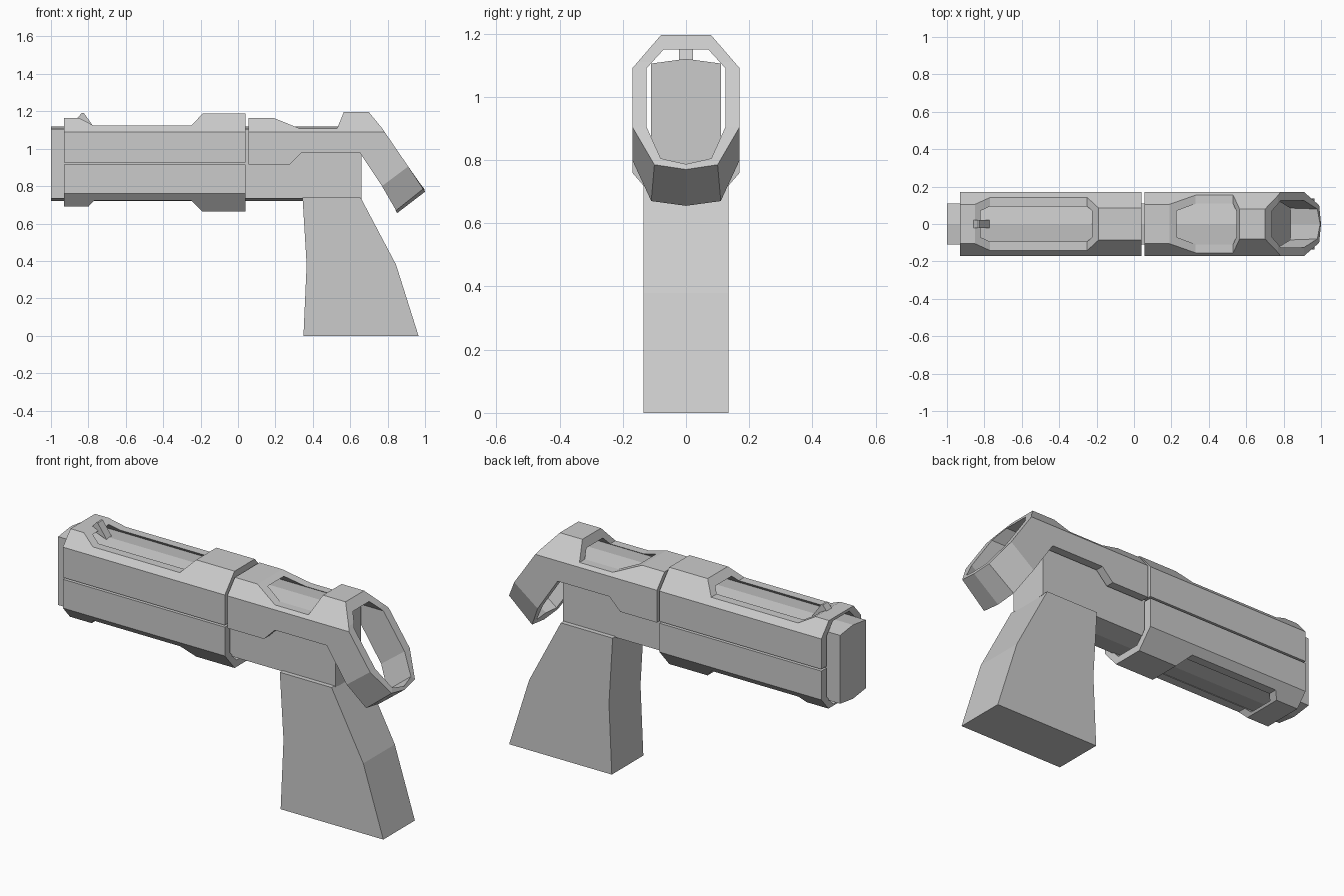
import bpy

if "Cube" in bpy.data.objects:
    bpy.data.objects.remove(bpy.data.objects["Cube"])


def mesh_object(name, verts, faces):
    me = bpy.data.meshes.new(name)
    me.from_pydata(verts, [], faces)
    ob = bpy.data.objects.new(name, me)
    bpy.context.collection.objects.link(ob)
    bpy.context.view_layer.objects.active = ob
    bpy.ops.object.mode_set(mode='EDIT')
    bpy.ops.mesh.select_all(action='SELECT')
    bpy.ops.mesh.normals_make_consistent(inside=False)
    bpy.ops.object.mode_set(mode='OBJECT')
    return ob


def prism(name, pts, a, b, axis):
    """Extrude a 2D profile from a to b along x (pts are y, z) or y (pts are x, z)."""
    n = len(pts)
    verts = [(t, p, q) if axis == 'x' else (p, t, q) for t in (a, b) for p, q in pts]
    faces = [tuple(range(n)), tuple(range(2 * n - 1, n - 1, -1))]
    faces += [(i, (i + 1) % n, (i + 1) % n + n, i + n) for i in range(n)]
    return mesh_object(name, verts, faces)


def mirrored(half):
    return half + [(-y, z) for y, z in reversed(half)]


def shell(name, arch, profile):
    """Arch-shaped tube along x, trimmed to a side profile."""
    ob = prism(name, arch, -1.2, 1.2, 'x')
    trim = prism(name + "_trim", profile, -0.4, 0.4, 'y')
    trim.hide_render = True
    mod = ob.modifiers.new("trim", 'BOOLEAN')
    mod.operation = 'INTERSECT'
    mod.solver = 'EXACT'
    mod.object = trim
    bpy.context.view_layer.objects.active = ob
    bpy.ops.object.modifier_apply(modifier=mod.name)
    bpy.data.objects.remove(trim)
    return ob


# Inner core running from muzzle to the back of the receiver
prism("core", [(-0.11, 0.735), (0, 0.72), (0.11, 0.735),
               (0.11, 1.105), (0, 1.12), (-0.11, 1.105)], -1.0, 0.66, 'x')

# Arch cross-section shared by all shell parts
outer = mirrored([(0.17, 0.5), (0.17, 1.09), (0.075, 1.2)])
inner = mirrored([(0.125, 0.5), (0.125, 1.09), (0.07, 1.15)])
arch = outer + inner[::-1]
flipped = [(y, 1.85 - z) for y, z in arch]

# Front shell, upper and lower halves with a slit between them
shell("front_shell_upper", arch,
      [(-0.93, 0.926), (0.04, 0.926), (0.04, 1.187), (-0.19, 1.187), (-0.25, 1.123),
       (-0.77, 1.123), (-0.85, 1.165), (-0.93, 1.165)])
shell("front_shell_lower", flipped,
      [(-0.93, 0.916), (-0.93, 0.69), (-0.80, 0.69), (-0.77, 0.723), (-0.25, 0.723),
       (-0.19, 0.663), (0.04, 0.663), (0.04, 0.916)])

# Front sight
prism("front_sight", [(-0.87, 1.15), (-0.835, 1.192), (-0.825, 1.192), (-0.77, 1.115)],
      -0.022, 0.022, 'y')

# Rear shell with raised rear block and sloping side plates
shell("rear_shell", arch,
      [(0.055, 0.915), (0.275, 0.915), (0.34, 0.98), (0.65, 0.98), (0.77, 0.80),
       (0.91, 0.905), (0.77, 1.11), (0.70, 1.195), (0.565, 1.195), (0.53, 1.108),
       (0.33, 1.108), (0.19, 1.165), (0.055, 1.165)])

# Loop closing the side plates: outer top, outer bottom, inner bottom, inner top
half = [
    [(0.91, 0.17, 0.905), (0.77, 0.17, 0.80), (0.77, 0.125, 0.80), (0.91, 0.125, 0.905)],
    [(0.99, 0.10, 0.785), (0.845, 0.11, 0.67), (0.835, 0.085, 0.69), (0.98, 0.08, 0.805)],
    [(1.0, 0, 0.77), (0.85, 0, 0.655), (0.838, 0, 0.695), (0.995, 0, 0.787)],
]
rings = half + [[(x, -y, z) for x, y, z in r] for r in half[1::-1]]
faces = [(4 * r + i, 4 * r + (i + 1) % 4, 4 * r + 4 + (i + 1) % 4, 4 * r + 4 + i)
         for r in range(len(rings) - 1) for i in range(4)]
faces += [(0, 1, 2, 3), (16, 17, 18, 19)]
mesh_object("rear_loop", [v for r in rings for v in r], faces)

# Grip
prism("grip", [(0.35, 0), (0.965, 0), (0.845, 0.38), (0.655, 0.74), (0.345, 0.74),
               (0.367, 0.38)], -0.135, 0.135, 'y')
